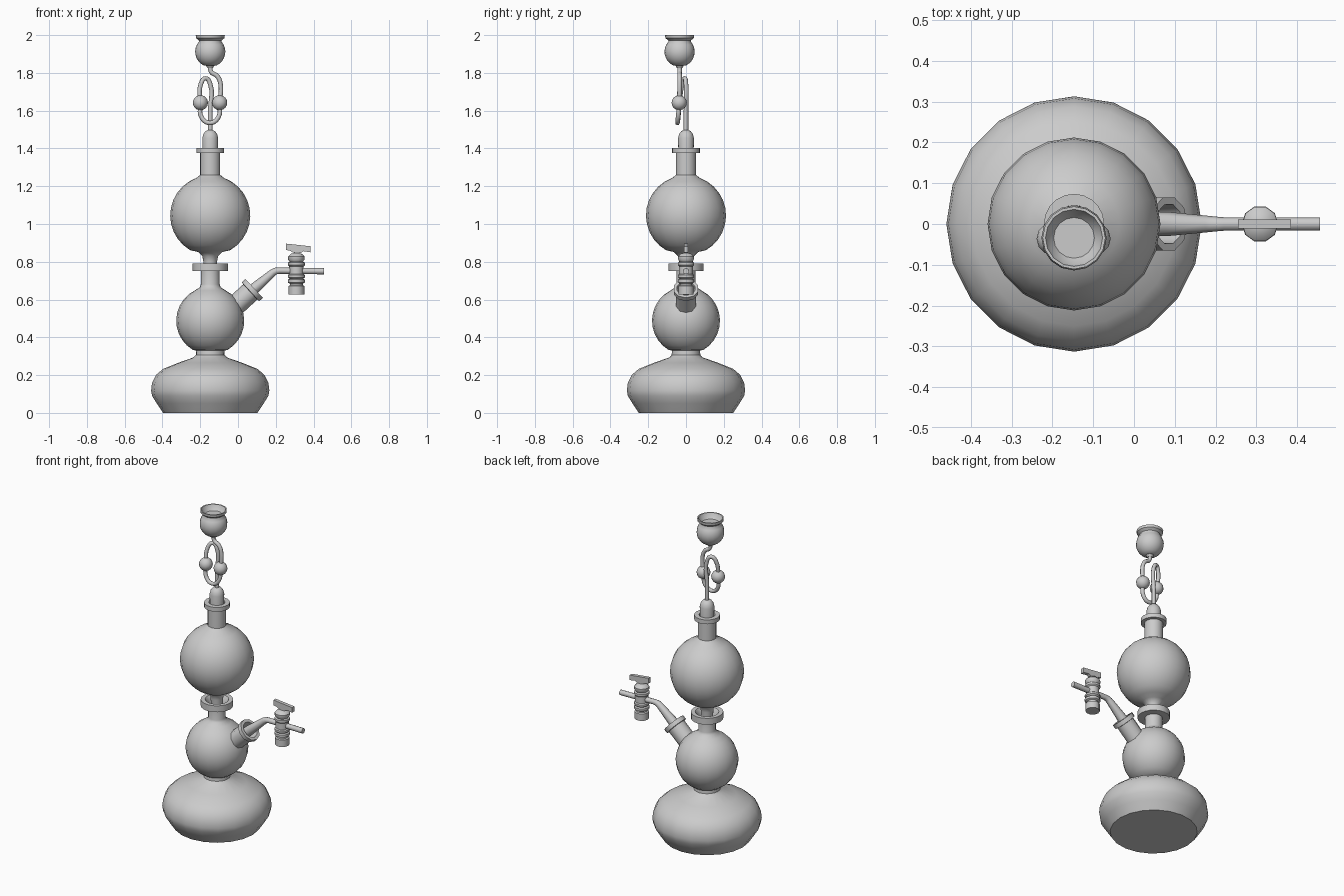
import bpy, bmesh
from math import sin, cos, pi, radians
from mathutils import Vector, Matrix

if "Cube" in bpy.data.objects:
    bpy.data.objects.remove(bpy.data.objects["Cube"])

AX = -0.147    # main axis of the vessel
CUP_Y = -0.034  # the top cup sits a little forward


def finish(ob, angle=40):
    bpy.ops.object.select_all(action='DESELECT')
    ob.select_set(True)
    bpy.context.view_layer.objects.active = ob
    bpy.ops.object.shade_smooth_by_angle(angle=radians(angle))
    return ob


def lathe(name, profile, origin=(AX, 0, 0), sides=20, axis=(0, 0, 1), angle=40):
    """Spin (radius, height) points round an axis; both ends are capped."""
    bm = bmesh.new()
    rings = []
    for r, h in profile:
        rings.append([bm.verts.new((r * cos(2 * pi * i / sides), r * sin(2 * pi * i / sides), h))
                      for i in range(sides)])
    for a, b in zip(rings, rings[1:]):
        for i in range(sides):
            j = (i + 1) % sides
            bm.faces.new((a[i], a[j], b[j], b[i]))
    bm.faces.new(rings[0][::-1])
    bm.faces.new(rings[-1])
    bmesh.ops.recalc_face_normals(bm, faces=bm.faces)
    rot = Vector((0, 0, 1)).rotation_difference(Vector(axis)).to_matrix().to_4x4()
    bm.transform(Matrix.Translation(origin) @ rot)
    me = bpy.data.meshes.new(name)
    bm.to_mesh(me)
    bm.free()
    ob = bpy.data.objects.new(name, me)
    bpy.context.collection.objects.link(ob)
    return finish(ob, angle)


def arc(radius, zc, start, end, n):
    """Profile of a globe between two latitudes in degrees."""
    lats = [radians(start + (end - start) * i / n) for i in range(n + 1)]
    return [(radius * cos(t), zc + radius * sin(t)) for t in lats]


def tube(name, points, radius, bezier=True, sides_res=2):
    """Round tube along (x, y, z, scale) points, turned into a mesh."""
    cu = bpy.data.curves.new(name, 'CURVE')
    cu.dimensions = '3D'
    cu.bevel_depth = radius
    cu.bevel_resolution = sides_res
    cu.use_fill_caps = True
    cu.resolution_u = 5
    sp = cu.splines.new('BEZIER' if bezier else 'POLY')
    pts = sp.bezier_points if bezier else sp.points
    pts.add(len(points) - 1)
    for p, (x, y, z, s) in zip(pts, points):
        p.radius = s
        if bezier:
            p.co = (x, y, z)
            p.handle_left_type = p.handle_right_type = 'AUTO'
        else:
            p.co = (x, y, z, 1)
    ob = bpy.data.objects.new(name, cu)
    bpy.context.collection.objects.link(ob)
    bpy.ops.object.select_all(action='DESELECT')
    ob.select_set(True)
    bpy.context.view_layer.objects.active = ob
    bpy.ops.object.convert(target='MESH')
    return finish(bpy.context.view_layer.objects.active, 50)


# Base, lower globe and open socket
lathe("base_bowl", [(0.25, 0), (0.283, 0.05), (0.308, 0.09), (0.313, 0.118), (0.308, 0.16),
                    (0.288, 0.2), (0.25, 0.233), (0.17, 0.265), (0.09, 0.293),
                    (0.076, 0.306), (0.074, 0.34)])
lathe("lower_globe", [(0.074, 0.305), (0.074, 0.33)] + arc(0.18, 0.488, -59, 63, 10) +
      [(0.055, 0.665), (0.05, 0.68), (0.05, 0.75), (0.093, 0.75), (0.093, 0.79),
       (0.068, 0.79), (0.045, 0.755), (0.042, 0.70)])

# Upper globe with its spout below and collar above
lathe("upper_globe", [(0.033, 0.70), (0.036, 0.80), (0.042, 0.83), (0.065, 0.852)] +
      arc(0.212, 1.045, -60, 70, 11) +
      [(0.053, 1.26), (0.053, 1.375), (0.074, 1.375), (0.074, 1.402), (0.046, 1.402), (0.043, 1.36)])
lathe("stopper", [(0.04, 1.36), (0.042, 1.455), (0.037, 1.475), (0.025, 1.492), (0.012, 1.497)])

# Looped airlock tube with two bulbs
tube("airlock_tube", [(AX, 0, 1.48, 1), (AX, 0, 1.6, 1), (AX, 0, 1.74, 1), (-0.171, -0.006, 1.771, 1),
                      (-0.197, -0.02, 1.74, 1), (-0.199, -0.034, 1.64, 1), (-0.193, -0.041, 1.565, 1),
                      (-0.148, -0.045, 1.535, 1), (-0.104, -0.042, 1.565, 1), (-0.097, -0.036, 1.64, 1),
                      (-0.094, CUP_Y, 1.75, 1), (-0.112, CUP_Y, 1.785, 1), (-0.142, CUP_Y, 1.805, 1),
                      (AX, CUP_Y, 1.845, 1)], 0.012)
for side, x in (("left", -0.199), ("right", -0.097)):
    lathe("airlock_bulb_" + side, arc(0.04, 1.642, -80, 80, 8), (x, -0.036, 0), 12)

# Open cup at the top
lathe("top_cup", [(0.014, 1.825), (0.022, 1.838)] + arc(0.08, 1.912, -65, 42, 8) +
      [(0.06, 1.972), (0.075, 1.984), (0.077, 2.0), (0.07, 2.0), (0.064, 1.985), (0.05, 1.968)],
      (AX, CUP_Y, 0), 16)

# Side socket on the lower globe
arm = Vector((0.735, 0, 0.678))
lathe("side_socket", [(0.055, 0), (0.055, 0.17), (0.068, 0.172), (0.068, 0.198), (0.05, 0.198), (0.046, 0.12)],
      (-0.06, 0, 0.525), 10, arm)

# Tapered side tube
tube("side_tube", [(0.03, 0, 0.609, 1.9), (0.09, 0, 0.662, 1.75), (0.185, 0, 0.743, 1.2),
                   (0.2, 0, 0.751, 1.1), (0.22, 0, 0.753, 1), (0.456, 0, 0.75, 1)], 0.0165, False)

# Tap body and flat handle
lathe("tap_body", [(0.042, 0.628), (0.042, 0.672), (0.034, 0.676), (0.034, 0.684), (0.045, 0.69),
                   (0.045, 0.705), (0.036, 0.71), (0.045, 0.718), (0.045, 0.73), (0.038, 0.735),
                   (0.038, 0.775), (0.045, 0.782), (0.045, 0.796), (0.035, 0.8), (0.044, 0.812),
                   (0.044, 0.828), (0.03, 0.842), (0.012, 0.846), (0.011, 0.87)],
      (0.309, 0, 0), 10)
bm = bmesh.new()
outline = [(0.255, 0.862), (0.272, 0.86), (0.29, 0.85), (0.33, 0.846),
           (0.347, 0.856), (0.385, 0.85), (0.385, 0.882), (0.255, 0.896)]
face = bm.faces.new([bm.verts.new((x, -0.011, z)) for x, z in outline])
ext = bmesh.ops.extrude_face_region(bm, geom=[face])
bmesh.ops.translate(bm, vec=(0, 0.022, 0), verts=[v for v in ext['geom'] if isinstance(v, bmesh.types.BMVert)])
bmesh.ops.recalc_face_normals(bm, faces=bm.faces)
me = bpy.data.meshes.new("tap_handle")
bm.to_mesh(me)
bm.free()
bpy.context.collection.objects.link(bpy.data.objects.new("tap_handle", me))
